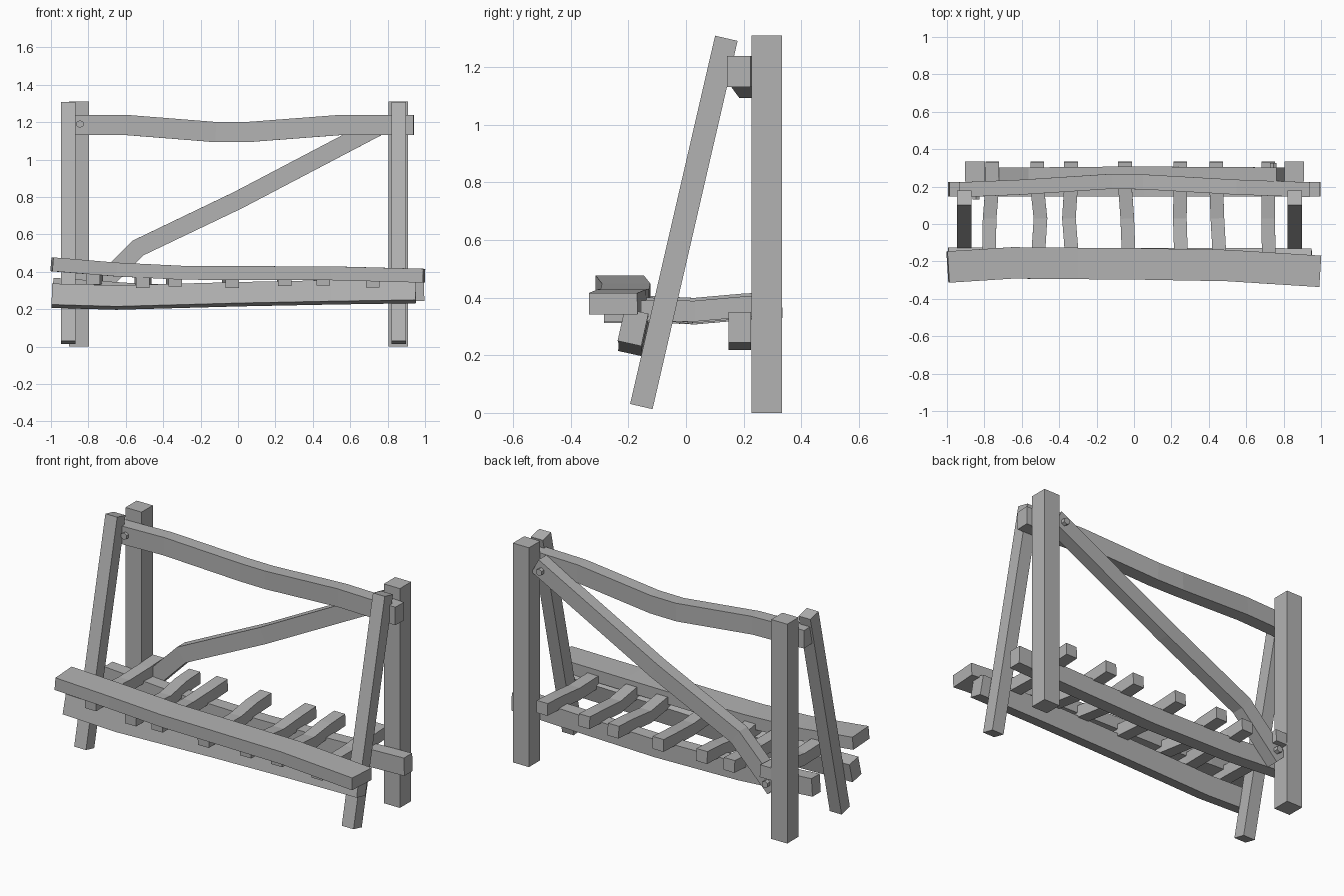
import bpy
import bmesh
import math
from mathutils import Vector

cube = bpy.data.objects.get("Cube")
if cube:
    bpy.data.objects.remove(cube, do_unlink=True)

wood = bpy.data.materials.new("grey_wood")
wood.use_nodes = True
wood.diffuse_color = (0.45, 0.45, 0.45, 1)
wood.node_tree.nodes["Principled BSDF"].inputs["Base Color"].default_value = (0.45, 0.45, 0.45, 1)


def finish(name, bm):
    bmesh.ops.recalc_face_normals(bm, faces=bm.faces)
    mesh = bpy.data.meshes.new(name)
    bm.to_mesh(mesh)
    bm.free()
    mesh.materials.append(wood)
    obj = bpy.data.objects.new(name, mesh)
    bpy.context.collection.objects.link(obj)
    return obj


def beam(name, points, width, height, up=(0, 0, 1)):
    """Sweep a rectangle along the points; height follows the up direction."""
    bm = bmesh.new()
    pts = [Vector(p) for p in points]
    rings = []
    for i, p in enumerate(pts):
        before = (p - pts[i - 1]).normalized() if i else Vector()
        after = (pts[i + 1] - p).normalized() if i < len(pts) - 1 else Vector()
        along = (before + after).normalized()
        side = along.cross(Vector(up)).normalized()
        top = side.cross(along)
        rings.append([bm.verts.new(p + side * a * width / 2 + top * b * height / 2)
                      for a, b in ((-1, -1), (1, -1), (1, 1), (-1, 1))])
    for r, s in zip(rings, rings[1:]):
        for k in range(4):
            n = (k + 1) % 4
            bm.faces.new((r[k], r[n], s[n], s[k]))
    bm.faces.new(rings[0])
    bm.faces.new(rings[-1])
    return finish(name, bm)


def peg(name, location):
    """Six-sided peg running front to back."""
    bm = bmesh.new()
    bmesh.ops.create_cone(bm, cap_ends=True, segments=6, radius1=0.021,
                          radius2=0.021, depth=0.05)
    obj = finish(name, bm)
    obj.rotation_euler = (math.pi / 2, 0, 0)
    obj.location = location


# Upright back posts and leaning front legs
for side, post_x, leg_x in (("right", -0.85, -0.908), ("left", 0.857, 0.86)):
    beam(side + "_back_post", [(post_x, 0.281, 0), (post_x, 0.281, 1.31)], 0.106, 0.106, (0, 1, 0))
    beam(side + "_front_leg", [(leg_x, -0.155, 0.022), (leg_x, 0.14, 1.30)], 0.078, 0.08, (0, 1, 0))

# Sagging top rail
beam("top_rail", [(-0.935, 0.183, 1.185), (-0.6, 0.197, 1.185), (-0.12, 0.228, 1.147),
                  (0.05, 0.225, 1.147), (0.55, 0.197, 1.185), (0.94, 0.183, 1.185)], 0.08, 0.108)

# Lower back beam carrying the slats
beam("lower_back_beam", [(-0.99, 0.186, 0.315), (-0.5, 0.186, 0.282), (0.05, 0.186, 0.272),
                         (0.5, 0.186, 0.283), (0.995, 0.186, 0.298)], 0.078, 0.106)

# Lower front beam, tilted with the legs
beam("lower_front_beam", [(-0.995, -0.178, 0.272), (-0.65, -0.182, 0.262), (0, -0.181, 0.28),
                          (0.5, -0.181, 0.29), (0.95, -0.184, 0.297)], 0.084, 0.115, (0, 0.22, 1))

# Flat front plank
beam("front_plank", [(-0.995, -0.23, 0.44), (-0.65, -0.208, 0.412), (-0.3, -0.211, 0.395),
                     (0, -0.213, 0.393), (0.5, -0.222, 0.392), (0.995, -0.253, 0.379)], 0.168, 0.074)

# Diagonal brace behind the rail
beam("diagonal_brace", [(-0.785, 0.265, 0.275), (-0.535, 0.265, 0.527), (0, 0.27, 0.783),
                        (0.785, 0.265, 1.195)], 0.075, 0.097)

# Cross slats: x at front, middle and back, then height offsets at front and back
slats = [(-0.775, -0.772, -0.758, 0.02, 0.02), (-0.51, -0.5, -0.518, 0, 0),
         (-0.335, -0.348, -0.337, 0.01, 0.005), (-0.03, -0.036, -0.048, 0, 0),
         (0.25, 0.245, 0.248, 0.012, 0), (0.455, 0.446, 0.44, 0.015, 0.005),
         (0.72, 0.717, 0.718, 0.005, 0.01)]
for i, (front, mid, back, lift, rise) in enumerate(slats):
    beam("slat_%d" % (i + 1), [(front, -0.285, 0.348 + lift), (front, -0.13, 0.35 + lift),
                               (mid, 0.03, 0.343 + rise), (back, 0.2, 0.358 + rise),
                               (back, 0.333, 0.365 + rise)], 0.073, 0.072)

# Fixing pegs
peg("rail_peg", (-0.845, 0.155, 1.19))
peg("upper_brace_peg", (0.745, 0.30, 1.175))
peg("lower_brace_peg", (-0.75, 0.305, 0.31))
